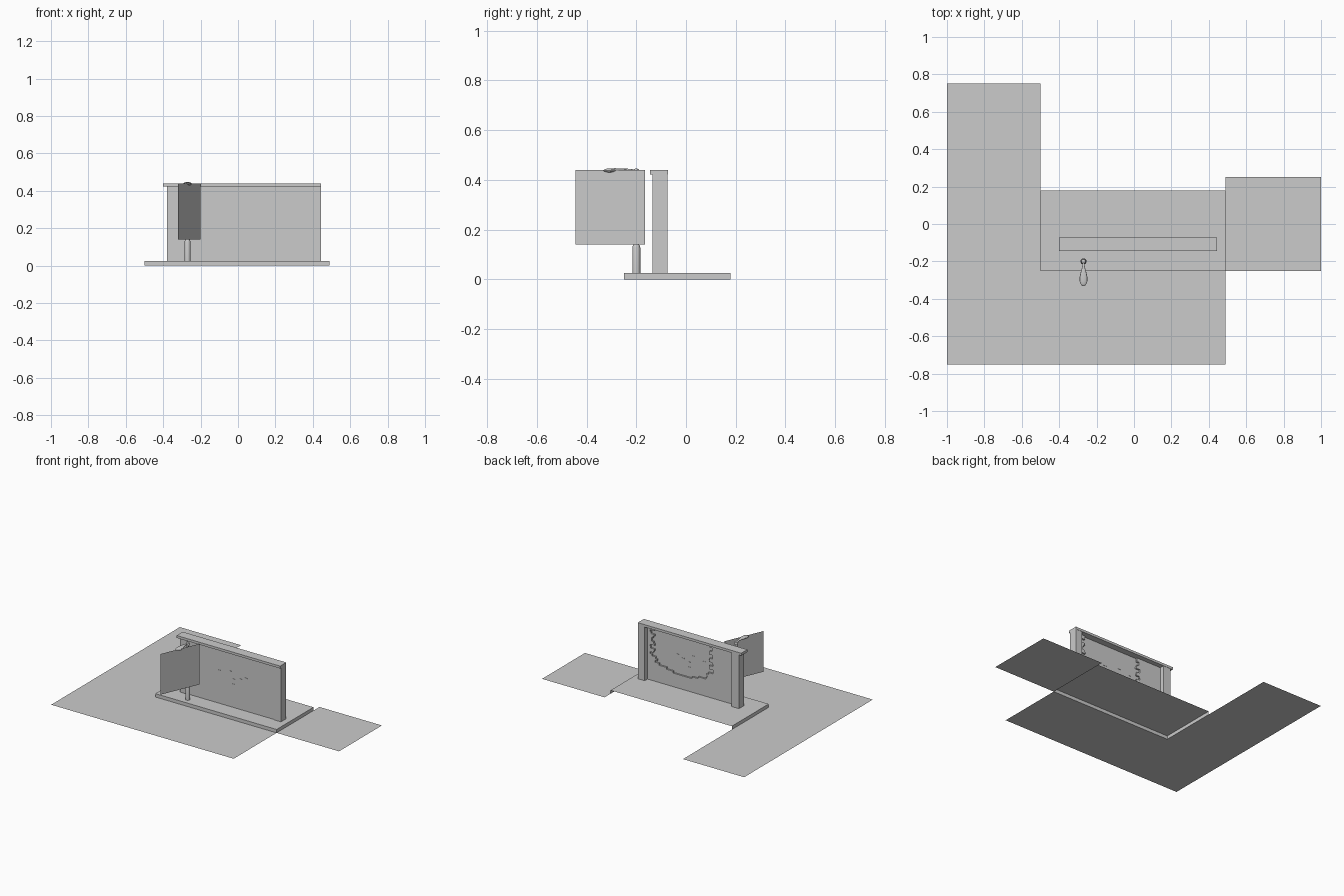
import bpy, bmesh, math, random

if "Cube" in bpy.data.objects:
    bpy.data.objects.remove(bpy.data.objects["Cube"])
random.seed(4)

def make(name, bm, smooth=False):
    me = bpy.data.meshes.new(name)
    bm.to_mesh(me)
    bm.free()
    ob = bpy.data.objects.new(name, me)
    bpy.context.collection.objects.link(ob)
    if smooth:
        bpy.context.view_layer.objects.active = ob
        ob.select_set(True)
        bpy.ops.object.shade_smooth_by_angle()
        ob.select_set(False)
    return ob

def add_box(bm, x0, x1, y0, y1, z0, z1):
    vs = bmesh.ops.create_cube(bm, size=1)["verts"]
    for v in vs:
        v.co.x = x1 if v.co.x > 0 else x0
        v.co.y = y1 if v.co.y > 0 else y0
        v.co.z = z1 if v.co.z > 0 else z0

def box(name, *dims):
    bm = bmesh.new()
    add_box(bm, *dims)
    return make(name, bm)

def sheet(name, pts):
    bm = bmesh.new()
    bm.faces.new([bm.verts.new(p) for p in pts])
    return make(name, bm)

def loft(name, rings):
    bm = bmesh.new()
    loops = [[bm.verts.new(p) for p in r] for r in rings]
    n = len(loops[0])
    for a, b in zip(loops, loops[1:]):
        for i in range(n):
            bm.faces.new((a[i], a[(i + 1) % n], b[(i + 1) % n], b[i]))
    bm.faces.new(loops[0][::-1])
    bm.faces.new(loops[-1])
    bmesh.ops.recalc_face_normals(bm, faces=bm.faces)
    return make(name, bm, True)

# flat ground: L-shaped road and side patch
sheet("road", [(-1, -.75, 0), (.49, -.75, 0), (.49, -.25, 0),
               (-.5, -.25, 0), (-.5, .75, 0), (-1, .75, 0)])
sheet("side_ground", [(.49, -.25, 0), (1, -.25, 0), (1, .25, 0), (.49, .25, 0)])

# pavement: raised top with kerbs on three sides, open below and behind
T = .025
outline = [(-.5, .18), (-.5, -.25), (.49, -.25), (.49, .18)]
bm = bmesh.new()
top = [bm.verts.new((x, y, T)) for x, y in outline]
low = [bm.verts.new((x, y, 0)) for x, y in outline]
bm.faces.new(top)
for i in range(3):
    bm.faces.new((low[i], low[i + 1], top[i + 1], top[i]))
make("pavement", bm)

# wall posts, cap and thin front skin
box("wall_post_left", -.38, -.32, -.135, -.075, T, .425)
box("wall_post_right", .39, .445, -.135, -.075, T, .425)
box("wall_cap", -.40, .445, -.144, -.073, .422, .44)
box("wall_panel", -.32, .39, -.13, -.12, T, .422)

# back skin with a ragged brick-stepped opening
bm = bmesh.new()
rows = 22
z_low, z_top = .125, .422
h = (z_top - z_low) / rows
add_box(bm, -.32, .39, -.12, -.108, T, z_low)
for r in range(rows):
    t = min(1, (r + .6) / 8)
    half = .24 * math.sqrt(1 - (1 - t) ** 2)
    step = .012 * (-1) ** (r // 2)
    left = .11 - half + step + random.uniform(-.008, .008)
    right = .11 + half - step + random.uniform(-.008, .008)
    z0 = z_low + r * h
    add_box(bm, -.32, left, -.12, -.108, z0, z0 + h)
    add_box(bm, right, .39, -.12, -.108, z0, z0 + h)
make("wall_back_layer", bm)

# small chips on both faces of the wall
bm = bmesh.new()
for x, z in [(-.065, .27), (.025, .287), (.06, .235), (.05, .197), (.11, .25), (.155, .268)]:
    add_box(bm, x - .012, x + .012, -.132, -.118, z - .002, z + .002)
make("wall_chips", bm)

# upright thin screen beside the lamp
a, b = (-.32, -.445), (-.20, -.165)
sheet("screen", [(*a, .14), (*b, .14), (*b, .44), (*a, .44)])

# street lamp post
N = 16
ang = [2 * math.pi * i / N for i in range(N)]
prof = [(.016, T), (.016, .128), (.014, .135), (.010, .142), (.009, .42),
        (.013, .426), (.014, .434), (.011, .441), (.005, .445)]
loft("lamp_post", [[(-.27 + r * math.cos(t), -.2 + r * math.sin(t), z) for t in ang]
                   for r, z in prof])

# lamp arm widening into a rounded head: y, half width, half height, centre z
head = [(-.2, .006, .004, .437), (-.225, .006, .004, .440), (-.245, .011, .005, .441),
        (-.265, .017, .006, .440), (-.285, .021, .008, .439), (-.305, .021, .009, .437),
        (-.32, .016, .007, .438), (-.328, .009, .004, .438), (-.331, .003, .002, .438)]
loft("lamp_head", [[(-.27 + w * math.cos(t), y, z + k * math.sin(t)) for t in ang]
                   for y, w, k, z in head])
